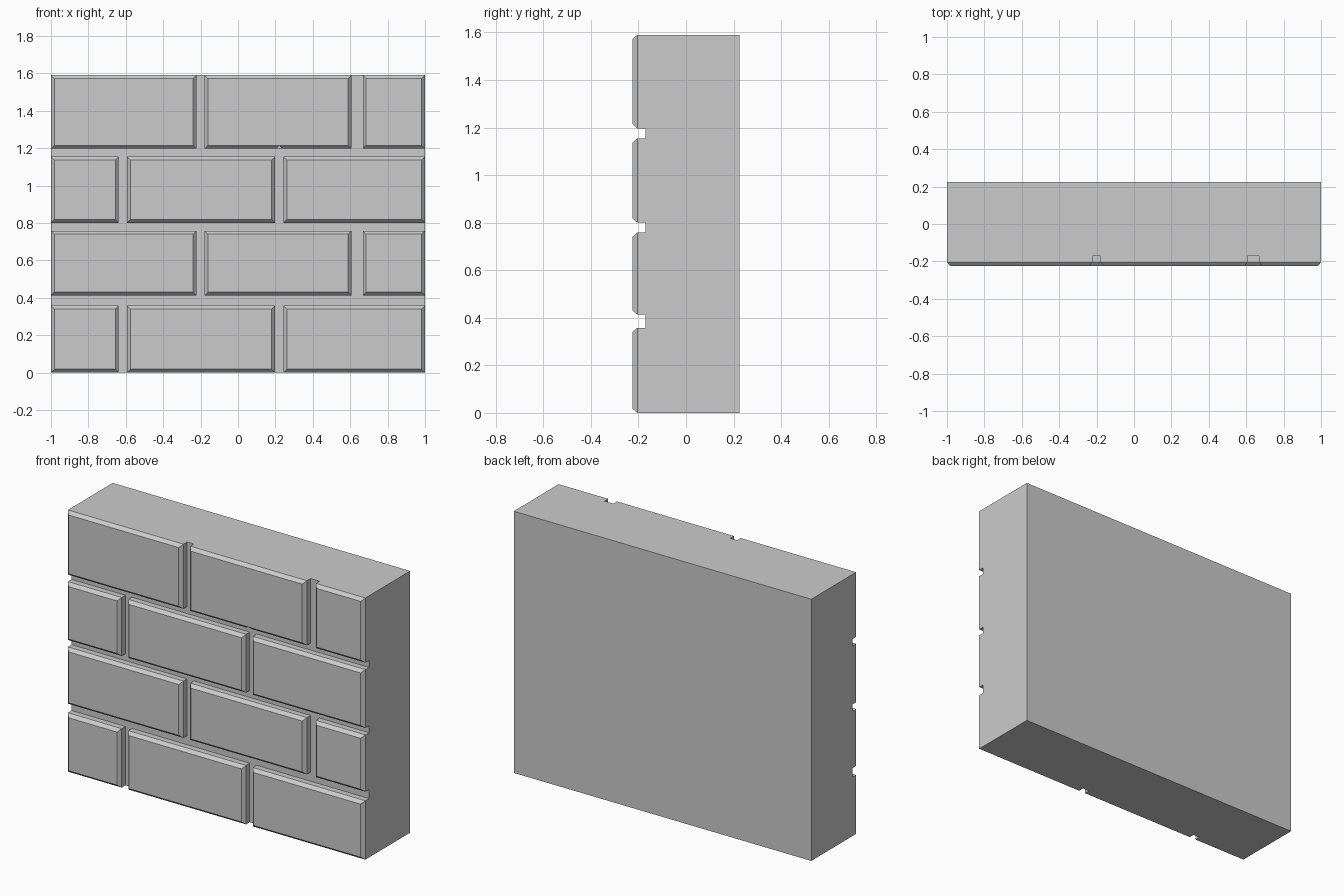
import bpy, bmesh
from math import pi
from mathutils import Matrix, Vector

if "Cube" in bpy.data.objects:
    bpy.data.objects.remove(bpy.data.objects["Cube"])

H, BACK, FLOOR, EDGE, FACE = 1.59, 0.225, -0.17, -0.205, -0.225
BEVEL = 0.018
ROWS = [(0, 0.358), (0.413, 0.758), (0.80, 1.155), (1.197, H)]
ODD = [(-1, -0.638), (-0.594, 0.198), (0.243, 1)]
EVEN = [(-1, -0.223), (-0.178, 0.607), (0.667, 1)]


def make_object(name, bm):
    mesh = bpy.data.meshes.new(name)
    bm.to_mesh(mesh)
    bm.free()
    obj = bpy.data.objects.new(name, mesh)
    bpy.context.collection.objects.link(obj)
    return obj


def box(bm, lo, hi):
    lo, hi = Vector(lo), Vector(hi)
    m = Matrix.Translation((lo + hi) / 2) @ Matrix.Diagonal((*(hi - lo), 1))
    bmesh.ops.create_cube(bm, size=1, matrix=m)


# Mortar slab, sliced along every brick edge
bm = bmesh.new()
box(bm, (-1, FLOOR, 0), (1, BACK, H))
cuts = [((x, 0, 0), (1, 0, 0)) for pair in ODD + EVEN for x in pair if abs(x) < 1]
cuts += [((0, 0, z), (0, 0, 1)) for pair in ROWS for z in pair if 0 < z < H]
for co, no in cuts:
    bmesh.ops.bisect_plane(bm, geom=bm.verts[:] + bm.edges[:] + bm.faces[:],
                           plane_co=co, plane_no=no)


def extrude(faces, y):
    out = bmesh.ops.extrude_face_region(bm, geom=faces)["geom"]
    verts = [g for g in out if isinstance(g, bmesh.types.BMVert)]
    for v in verts:
        v.co.y = y
    return verts, [g for g in out if isinstance(g, bmesh.types.BMFace)]


# Bricks raised from the slab, with a chamfered rim
for i, (z0, z1) in enumerate(ROWS):
    for x0, x1 in (EVEN if i % 2 else ODD):
        faces = []
        for f in bm.faces:
            c = f.calc_center_median()
            if abs(c.y - FLOOR) < 1e-5 and x0 < c.x < x1 and z0 < c.z < z1:
                faces.append(f)
        verts, faces = extrude(faces, EDGE)
        verts, faces = extrude(faces, FACE)
        for v in verts:
            v.co.x = min(max(v.co.x, x0 + BEVEL), x1 - BEVEL)
            v.co.z = min(max(v.co.z, z0 + BEVEL), z1 - BEVEL)

# Merge the flat slices back together
bmesh.ops.dissolve_limit(bm, angle_limit=0.01, verts=bm.verts[:], edges=bm.edges[:])
bmesh.ops.recalc_face_normals(bm, faces=bm.faces[:])
wall = make_object("brick_wall", bm)

# Small chip in the lower rim of the top middle brick
bm = bmesh.new()
box(bm, (-0.016, -0.3, -0.016), (0.016, -0.185, 0.016))
bmesh.ops.rotate(bm, verts=bm.verts[:], cent=(0, 0, 0), matrix=Matrix.Rotation(pi / 4, 3, 'Y'))
bmesh.ops.translate(bm, verts=bm.verts[:], vec=(0.22, 0, 1.192))
chip = make_object("chip_cutter", bm)
chip.hide_render = True
chip.hide_set(True)
mod = wall.modifiers.new("chip", 'BOOLEAN')
mod.operation = 'DIFFERENCE'
mod.solver = 'EXACT'
mod.object = chip
